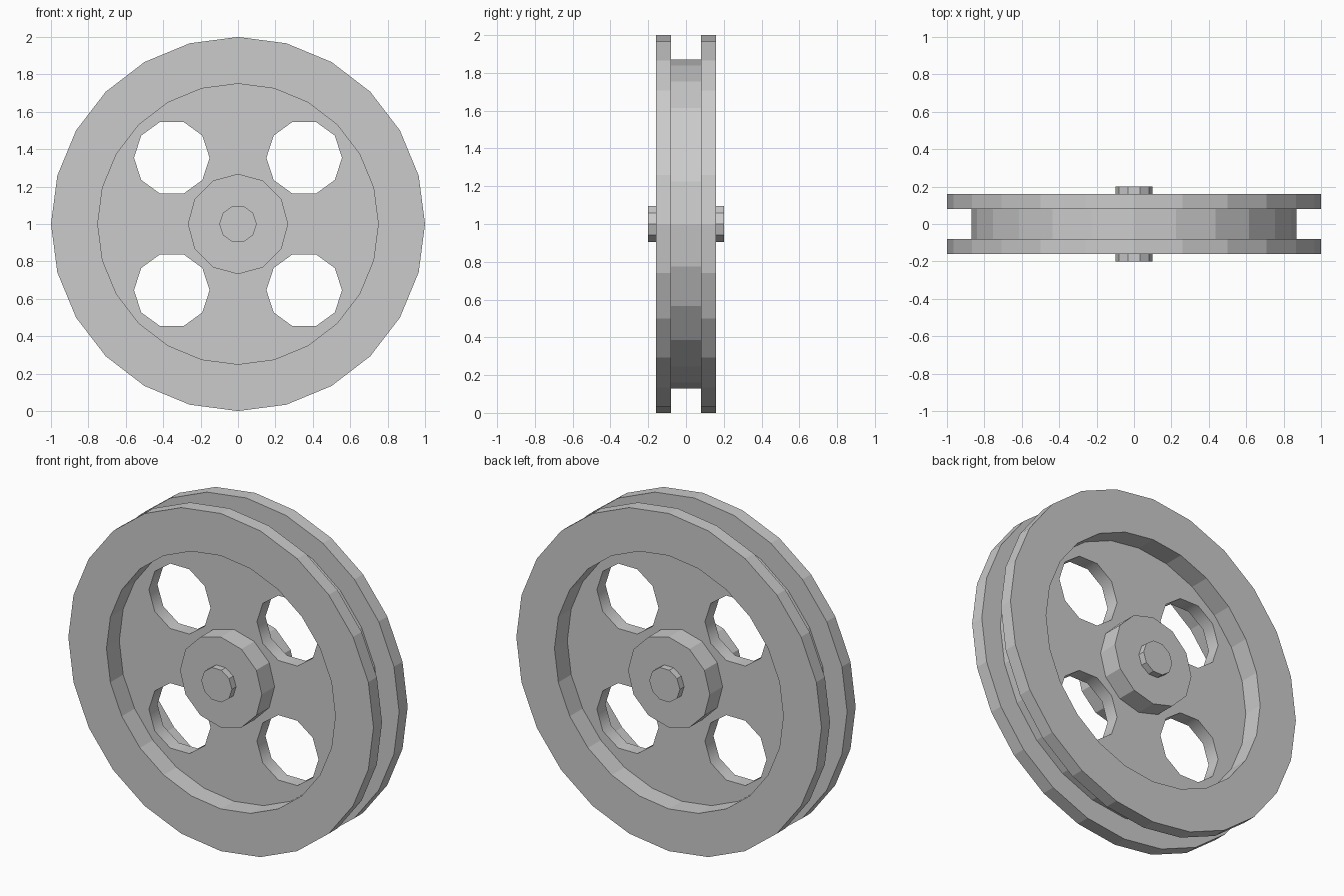
import bpy, bmesh, math
from mathutils import Matrix

if "Cube" in bpy.data.objects:
    bpy.data.objects.remove(bpy.data.objects["Cube"])

CENTRE_Z = 1.0

grey = bpy.data.materials.new("plain grey")
grey.diffuse_color = (0.6, 0.6, 0.6, 1)
grey.use_nodes = True
grey.node_tree.nodes["Principled BSDF"].inputs["Base Color"].default_value = grey.diffuse_color


def circle(radius, sides, cx=0.0, cy=0.0):
    return [(cx + radius * math.cos(2 * math.pi * i / sides),
             cy + radius * math.sin(2 * math.pi * i / sides)) for i in range(sides)]


def finish(bm, name):
    # weld, orient and lift to the wheel centre
    bmesh.ops.remove_doubles(bm, verts=bm.verts, dist=0.0005)
    bmesh.ops.recalc_face_normals(bm, faces=bm.faces)
    bmesh.ops.translate(bm, verts=bm.verts, vec=(0, 0, CENTRE_Z))
    mesh = bpy.data.meshes.new(name)
    bm.to_mesh(mesh)
    bm.free()
    mesh.materials.append(grey)
    bpy.context.collection.objects.link(bpy.data.objects.new(name, mesh))


def ring(name, profile, sides):
    # closed (radius, y) profile turned around the y axis
    bm = bmesh.new()
    loops = []
    for i in range(sides):
        a = 2 * math.pi * i / sides
        loops.append([bm.verts.new((r * math.cos(a), y, r * math.sin(a))) for r, y in profile])
    n = len(profile)
    for i in range(sides):
        p, q = loops[i], loops[(i + 1) % sides]
        for j in range(n):
            k = (j + 1) % n
            bm.faces.new((p[j], p[k], q[k], q[j]))
    finish(bm, name)


def cylinder(name, radius, half_width, sides):
    bm = bmesh.new()
    bottom = [bm.verts.new((x, -half_width, z)) for x, z in circle(radius, sides)]
    face = bm.faces.new(bottom)
    ext = bmesh.ops.extrude_face_region(bm, geom=[face], use_keep_orig=True)
    moved = [v for v in ext["geom"] if isinstance(v, bmesh.types.BMVert)]
    bmesh.ops.translate(bm, verts=moved, vec=(0, 2 * half_width, 0))
    finish(bm, name)


# Grooved outer rim with two flanges
ring("grooved_rim", [(0.75, -0.16), (1.0, -0.16), (1.0, -0.08), (0.87, -0.08),
                     (0.87, 0.08), (1.0, 0.08), (1.0, 0.16), (0.75, 0.16)], 24)

# Thin web disc with four round openings, filled from flat outlines
outlines = [circle(0.78, 24)]
outlines += [circle(0.202, 10, 0.354 * sx, 0.354 * sy) for sx in (-1, 1) for sy in (-1, 1)]
curve = bpy.data.curves.new("web_outline", 'CURVE')
curve.dimensions = '2D'
curve.fill_mode = 'BOTH'
curve.extrude = 0.04
for pts in outlines:
    s = curve.splines.new('POLY')
    s.points.add(len(pts) - 1)
    for p, (x, y) in zip(s.points, pts):
        p.co = (x, y, 0, 1)
    s.use_cyclic_u = True
helper = bpy.data.objects.new("web_outline", curve)
bpy.context.collection.objects.link(helper)
web = bmesh.new()
web.from_mesh(helper.to_mesh())
helper.to_mesh_clear()
bpy.data.objects.remove(helper)
web.transform(Matrix.Rotation(math.pi / 2, 4, 'X'))
finish(web, "web_disc")

# Hub and axle
cylinder("hub", 0.268, 0.16, 12)
cylinder("axle", 0.1, 0.2, 10)
